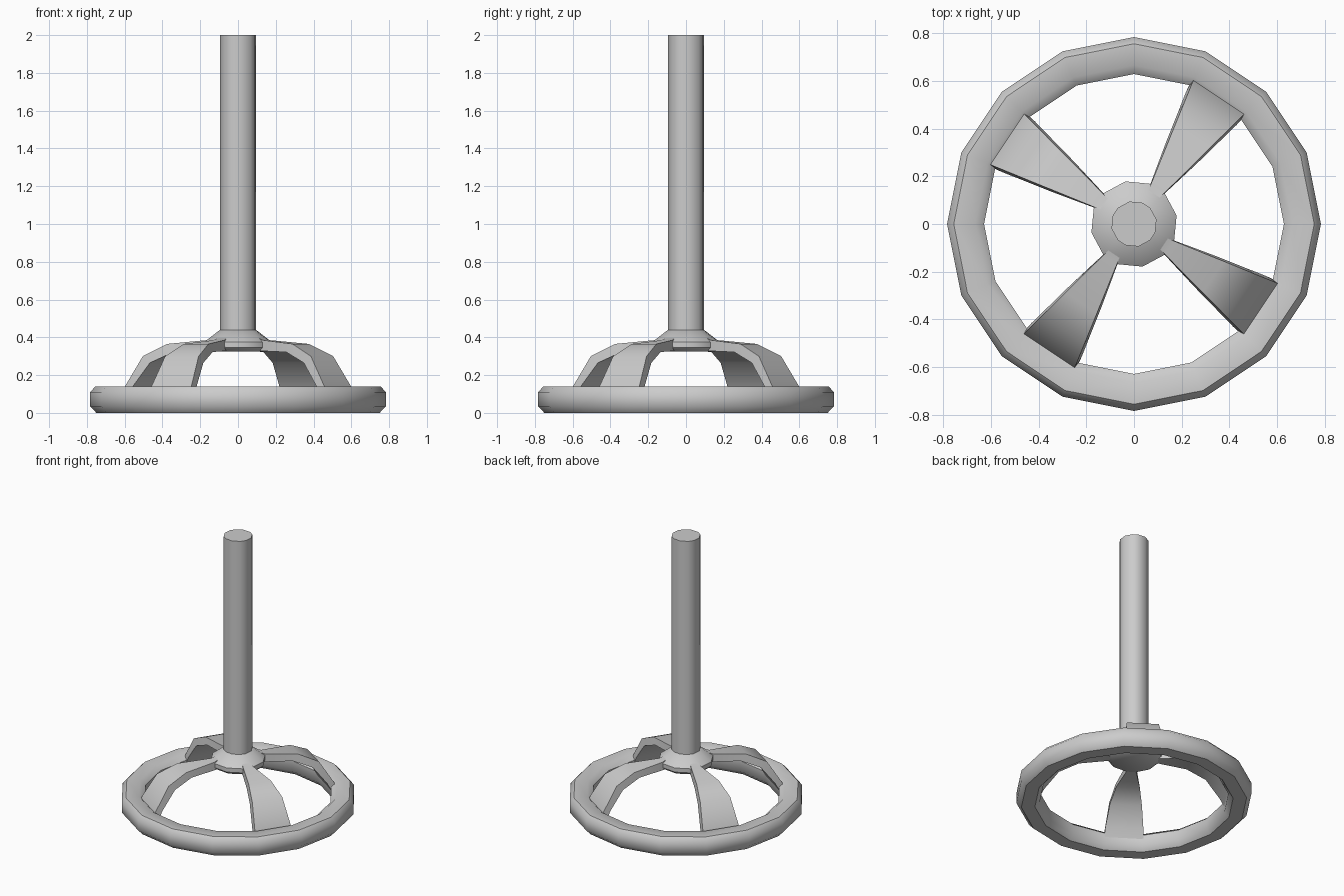
import bpy, math

if "Cube" in bpy.data.objects:
    bpy.data.objects.remove(bpy.data.objects["Cube"])

SPOKE_ANGLE = math.radians(56.25)


def make(name, verts, faces):
    me = bpy.data.meshes.new(name)
    me.from_pydata(verts, [], faces)
    me.update()
    ob = bpy.data.objects.new(name, me)
    bpy.context.collection.objects.link(ob)
    bpy.ops.object.select_all(action='DESELECT')
    ob.select_set(True)
    bpy.context.view_layer.objects.active = ob
    bpy.ops.object.mode_set(mode='EDIT')
    bpy.ops.mesh.select_all(action='SELECT')
    bpy.ops.mesh.normals_make_consistent(inside=False)
    bpy.ops.object.mode_set(mode='OBJECT')
    bpy.ops.object.shade_smooth_by_angle(angle=math.radians(46))
    return ob


def loft(name, profile, angles, closed=False):
    """Sweep (radius, z) points around z; closed makes a tube ring."""
    n, m = len(angles), len(profile)
    verts = [(r * math.cos(a), r * math.sin(a), z) for r, z in profile for a in angles]
    faces = [(j * n + i, j * n + (i + 1) % n,
              (j + 1) % m * n + (i + 1) % n, (j + 1) % m * n + i)
             for j in range(m if closed else m - 1) for i in range(n)]
    if not closed:
        faces += [tuple(range(n)), tuple(range((m - 1) * n, m * n))]
    return make(name, verts, faces)


# Base ring: 16 sides with a chamfered section
ring = [(0.66, 0), (0.75, 0), (0.783, 0.035), (0.783, 0.11),
        (0.755, 0.14), (0.665, 0.14), (0.628, 0.11), (0.628, 0.035)]
loft("base_ring", ring, [math.tau * i / 16 for i in range(16)], True)

# Post and flared hub share a twelve-sided outline
sides = [math.radians(a + 90 * q) for q in range(4) for a in (11.25, 45, 67.5)]
loft("post", [(0.096, 0.40), (0.096, 2.0)], sides)
loft("hub", [(0.16, 0.325), (0.182, 0.345), (0.182, 0.375), (0.097, 0.44)], sides)

# Four arched spokes, widening toward the ring: (top r, top z, bottom r, bottom z)
arch = [(0.09, 0.42, 0.09, 0.33), (0.18, 0.385, 0.17, 0.328), (0.40, 0.365, 0.36, 0.322),
        (0.535, 0.30, 0.49, 0.265), (0.635, 0.14, 0.585, 0.14), (0.66, 0.06, 0.622, 0.07)]
for k in range(4):
    a = SPOKE_ANGLE + k * math.pi / 2
    c, s = math.cos(a), math.sin(a)
    verts, faces = [], []
    for rt, zt, rb, zb in arch:
        w = 0.032 + 0.095 * (rt - 0.17) / 0.465
        for r, z, t in ((rt, zt, w), (rt, zt, -w), (rb, zb, -w), (rb, zb, w)):
            verts.append((r * c - t * s, r * s + t * c, z))
    for j in range(len(arch) - 1):
        for i in range(4):
            n = (i + 1) % 4
            faces.append((4 * j + i, 4 * j + n, 4 * j + 4 + n, 4 * j + 4 + i))
    e = len(verts)
    faces += [(0, 1, 2, 3), (e - 4, e - 3, e - 2, e - 1)]
    make(f"spoke_{k + 1}", verts, faces)
